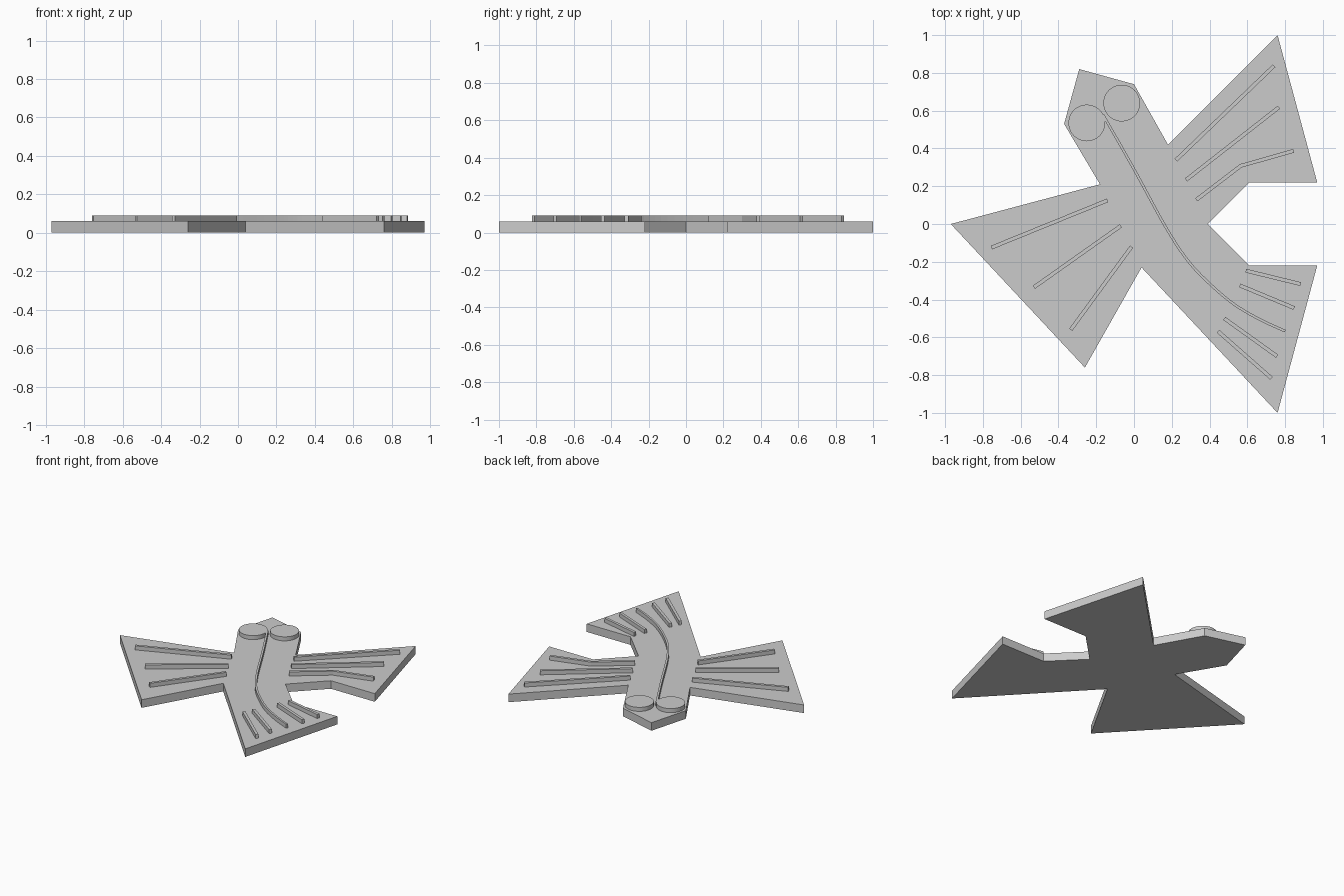
import bpy
import bmesh
import math
from mathutils import Vector

cube = bpy.data.objects.get("Cube")
if cube:
    bpy.data.objects.remove(cube, do_unlink=True)

PLATE_TOP, RELIEF_TOP = 0.06, 0.09

grey = bpy.data.materials.new("plain grey")
grey.use_nodes = True
grey.diffuse_color = (0.6, 0.6, 0.6, 1)
grey.node_tree.nodes["Principled BSDF"].inputs["Base Color"].default_value = (0.6, 0.6, 0.6, 1)


def slab(name, outline, z0, z1):
    """Extrude a flat outline from z0 to z1."""
    bm = bmesh.new()
    face = bm.faces.new([bm.verts.new((p[0], p[1], z0)) for p in outline])
    ext = bmesh.ops.extrude_face_region(bm, geom=[face])
    top = [v for v in ext["geom"] if isinstance(v, bmesh.types.BMVert)]
    bmesh.ops.translate(bm, verts=top, vec=(0, 0, z1 - z0))
    bmesh.ops.recalc_face_normals(bm, faces=bm.faces)
    mesh = bpy.data.meshes.new(name)
    bm.to_mesh(mesh)
    bm.free()
    mesh.materials.append(grey)
    obj = bpy.data.objects.new(name, mesh)
    bpy.context.collection.objects.link(obj)
    return obj


def ridge(name, path, width=0.02):
    """Raised strip of even width that follows a path."""
    pts = [Vector(p) for p in path]
    left, right = [], []
    for i, p in enumerate(pts):
        d = (pts[min(i + 1, len(pts) - 1)] - pts[max(i - 1, 0)]).normalized()
        side = Vector((-d.y, d.x)) * width / 2
        left.append(p + side)
        right.append(p - side)
    return slab(name, left + right[::-1], PLATE_TOP - 0.005, RELIEF_TOP)


def smooth_path(points, steps=5):
    """Catmull-Rom curve through the points."""
    p = [Vector(q) for q in points]
    p = [2 * p[0] - p[1]] + p + [2 * p[-1] - p[-2]]
    out = []
    for a, b, c, d in zip(p, p[1:], p[2:], p[3:]):
        for s in range(steps):
            t = s / steps
            out.append(0.5 * (2 * b + (c - a) * t + (2 * a - 5 * b + 4 * c - d) * t ** 2
                              + (3 * b - a - 3 * c + d) * t ** 3))
    return out + [p[-2]]


# Flat body with head, two wings and fanned tail
head = [(-0.18, 0.21), (-0.37, 0.53), (-0.29, 0.82), (0, 0.74), (0.18, 0.42)]
left_wing = [(0.76, 1), (0.97, 0.22), (0.61, 0.22), (0.39, 0)]
tail = [(0.61, -0.22), (0.97, -0.22), (0.76, -1), (0.04, -0.23)]
right_wing = [(-0.26, -0.76), (-0.97, 0)]
slab("body_plate", head + left_wing + tail + right_wing, 0, PLATE_TOP)

# Round eyes
for name, x, y in (("right_eye", -0.25, 0.535), ("left_eye", -0.065, 0.64)):
    circle = [(x + 0.097 * math.cos(math.tau * i / 48), y + 0.097 * math.sin(math.tau * i / 48))
              for i in range(48)]
    slab(name, circle, PLATE_TOP - 0.005, RELIEF_TOP)

# Curved spine from the head to the tail
ridge("spine", smooth_path([(-0.165, 0.58), (0, 0.29), (0.17, -0.02), (0.29, -0.2),
                            (0.41, -0.325), (0.53, -0.425), (0.665, -0.505), (0.8, -0.567)]), 0.014)

# Feather ridges on wings and tail
feathers = {
    "right_wing_feather": [[(-0.14, 0.125), (-0.755, -0.125)],
                           [(-0.07, -0.01), (-0.53, -0.335)],
                           [(-0.013, -0.12), (-0.335, -0.56)]],
    "left_wing_feather": [[(0.222, 0.338), (0.742, 0.838)],
                          [(0.275, 0.233), (0.767, 0.618)],
                          [(0.33, 0.128), (0.565, 0.308), (0.845, 0.387)]],
    "tail_feather": [[(0.592, -0.247), (0.882, -0.318)],
                     [(0.56, -0.325), (0.848, -0.445)],
                     [(0.478, -0.5), (0.757, -0.7)],
                     [(0.445, -0.568), (0.728, -0.817)]],
}
for name, paths in feathers.items():
    for i, path in enumerate(paths, 1):
        ridge(f"{name}_{i}", path)
